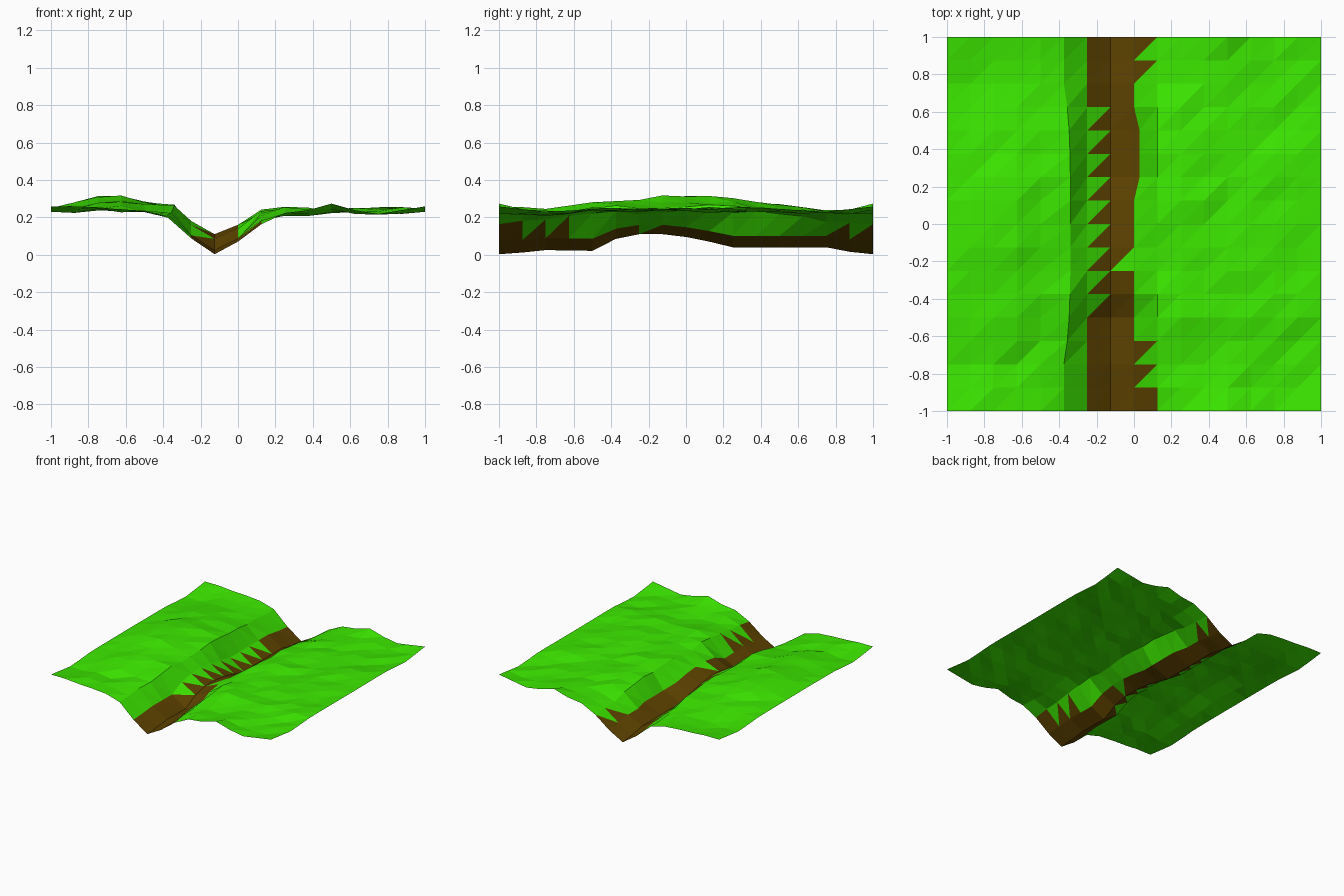
import bpy, bmesh, math, random

if "Cube" in bpy.data.objects:
    bpy.data.objects.remove(bpy.data.objects["Cube"])

random.seed(4)
N = 16
STEP = 2 / N

# cross-sections of the land, one height per grid column (x = -1 .. 1)
END = [.26, .26, .25, .245, .235, .20, .085, .0, .068,
       .165, .225, .24, .275, .24, .22, .24, .26]
MID = [.245, .25, .262, .265, .26, .258, .18, .11, .16,
       .23, .25, .24, .235, .24, .245, .245, .245]
# height of the river bed along y
BED = [.003, .012, .025, .023, .021, .085, .11, .11, .095,
       .07, .04, .04, .04, .04, .04, .016, .003]


def make_mat(name, col):
    m = bpy.data.materials.new(name)
    m.diffuse_color = (*col, 1)
    m.use_nodes = True
    m.node_tree.nodes["Principled BSDF"].inputs["Base Color"].default_value = m.diffuse_color
    return m


def point(i, j):
    x, y = -1 + i * STEP, -1 + j * STEP
    w = max(0, 1 - y * y) ** 0.7
    if 6 <= i <= 8:
        w = BED[j] / .11
    z = END[i] * (1 - w) + MID[i] * w
    # hill on the left bank
    z += .05 * math.exp(-((x + .69) / .2) ** 2 - ((y + .02) / .43) ** 2)
    inside = 0 < i < N and 0 < j < N
    if not 6 <= i <= 8:
        # shallow dips near the front and back
        z -= .022 * math.exp(-((abs(y) - .74) / .16) ** 2)
        if inside:
            z += random.uniform(-.012, .012)
    # banks lean towards the river in the middle
    if inside and i == 5:
        x += .035 * max(0, 1 - (abs(y) / .75) ** 4)
    if inside and i == 8 and 10 <= j <= 12:
        x += .03
    return x, y, z


def is_brown(i, j, upper):
    if i == 7:
        return upper or j != 6
    if i == 6:
        return (not upper) or j <= 3 or j >= 13
    if i == 8:
        return (upper and j in (0, 1, 2, 14, 15)) or j == 0
    return False


# folded grid sheet with every cell split along the same diagonal
bm = bmesh.new()
v = [[bm.verts.new(point(i, j)) for j in range(N + 1)] for i in range(N + 1)]
for i in range(N):
    for j in range(N):
        a, b, c, d = v[i][j], v[i + 1][j], v[i + 1][j + 1], v[i][j + 1]
        for tri, upper in (((a, b, c), False), ((a, c, d), True)):
            bm.faces.new(tri).material_index = int(is_brown(i, j, upper))

mesh = bpy.data.meshes.new("terrain")
bm.to_mesh(mesh)
bm.free()
mesh.materials.append(make_mat("grass", (.045, .8, .0)))
mesh.materials.append(make_mat("earth", (.11, .055, .0)))
terrain = bpy.data.objects.new("terrain", mesh)
bpy.context.collection.objects.link(terrain)
